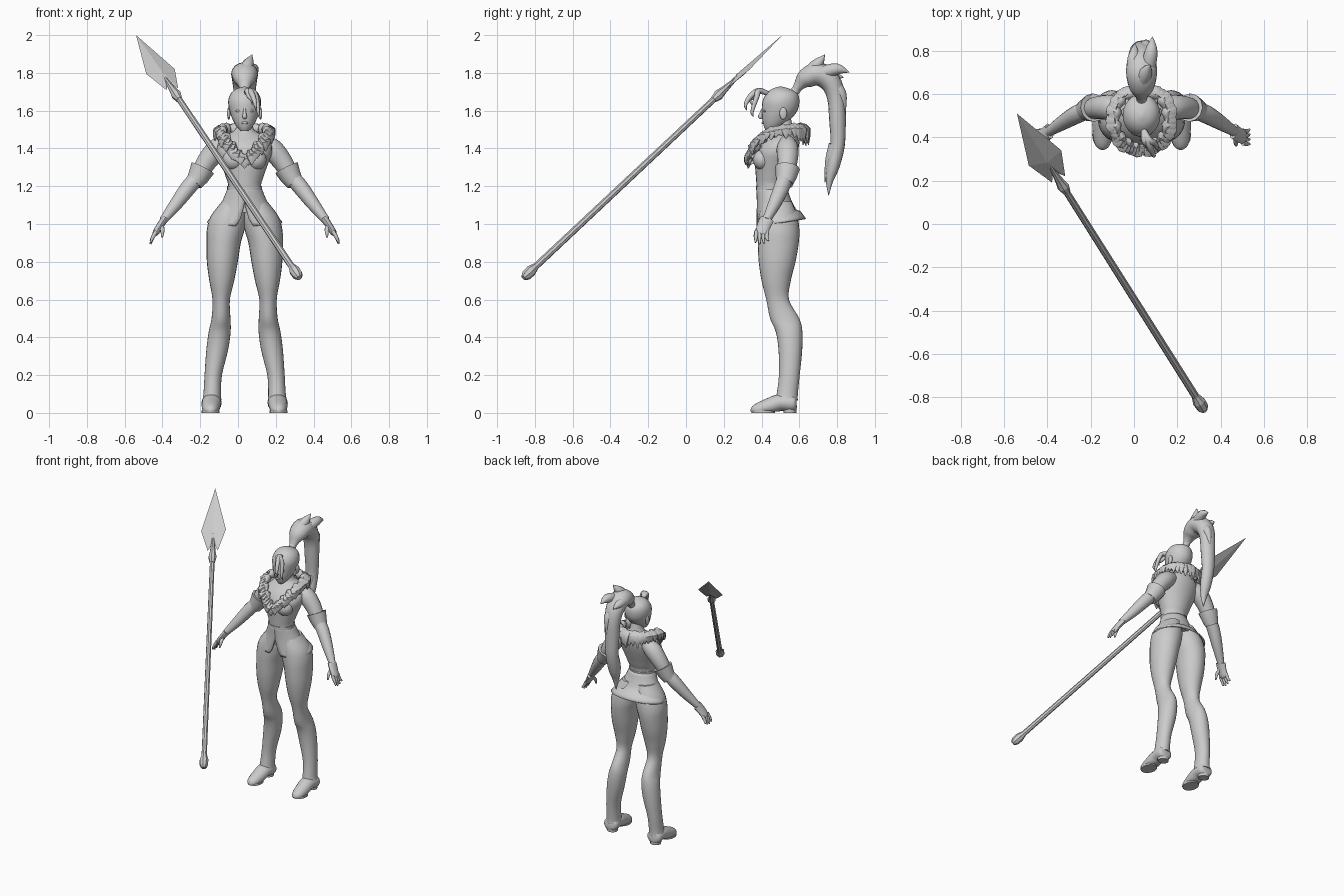
import bpy, bmesh, math, random
from mathutils import Vector, Matrix

random.seed(4)
if "Cube" in bpy.data.objects:
    bpy.data.objects.remove(bpy.data.objects["Cube"])

CX = 0.035  # the figure's own centre line
SIDES = (("left", 1), ("right", -1))

grey = bpy.data.materials.new("light grey")
grey.use_nodes = True
grey.diffuse_color = (0.6, 0.6, 0.6, 1)
grey.node_tree.nodes["Principled BSDF"].inputs["Base Color"].default_value = (0.6, 0.6, 0.6, 1)


def finish(name, bm, angle=50):
    bmesh.ops.recalc_face_normals(bm, faces=bm.faces)
    mesh = bpy.data.meshes.new(name)
    bm.to_mesh(mesh)
    bm.free()
    mesh.materials.append(grey)
    ob = bpy.data.objects.new(name, mesh)
    bpy.context.collection.objects.link(ob)
    bpy.ops.object.select_all(action="DESELECT")
    ob.select_set(True)
    bpy.context.view_layer.objects.active = ob
    if angle:
        bpy.ops.object.shade_smooth_by_angle(angle=math.radians(angle))
    return ob


def refine(rows, steps=4):
    """Catmull-Rom interpolation of rows of numbers."""
    out = []
    for i in range(len(rows) - 1):
        a, b, c, d = (rows[max(0, min(len(rows) - 1, i + k))] for k in (-1, 0, 1, 2))
        for s in range(steps):
            t = s / steps
            out.append([q + t * (r - p) / 2 + t * t * (2 * p - 5 * q + 4 * r - w) / 2
                        + t ** 3 * (3 * q - p - 3 * r + w) / 2 for p, q, r, w in zip(a, b, c, d)])
    return out + [list(rows[-1])]


def skin(name, rings, angle=50, closed=True, caps=True):
    bm = bmesh.new()
    loops = [[bm.verts.new(p) for p in ring] for ring in rings]
    n = len(loops[0])
    for a, b in zip(loops, loops[1:]):
        for i in range(n if closed else n - 1):
            j = (i + 1) % n
            bm.faces.new((a[i], a[j], b[j], b[i]))
    if caps:
        bm.faces.new(loops[0])
        bm.faces.new(loops[-1])
    return finish(name, bm, angle)


def upright(name, rows, n=24, **kw):
    """Stack of ovals: z, smallest x, largest x, front y, back y."""
    rings = []
    for z, x0, x1, y0, y1 in refine(rows):
        rings.append([((x0 + x1) / 2 + (x1 - x0) / 2 * math.cos(a),
                       (y0 + y1) / 2 + (y1 - y0) / 2 * math.sin(a), z)
                      for a in (2 * math.pi * i / n for i in range(n))])
    return skin(name, rings, **kw)


def tube(name, rows, ref=(1, 0, 0), wide=1.0, n=12, steps=4, angle=50, floor=None):
    """Tapered tube: x, y, z, radius; 'wide' stretches it along ref."""
    rows = refine(rows, steps) if steps > 1 else rows
    pts = [Vector(r[:3]) for r in rows]
    rings = []
    for i, p in enumerate(pts):
        t = (pts[min(i + 1, len(pts) - 1)] - pts[max(i - 1, 0)]).normalized()
        u = t.cross(Vector(ref)).normalized()
        v = t.cross(u)
        r = max(rows[i][3], 0.001)
        ring = [p + r * (u * math.cos(a) + v * wide * math.sin(a))
                for a in (2 * math.pi * k / n for k in range(n))]
        if floor is not None:
            for q in ring:
                q.z = max(q.z, floor)
        rings.append(ring)
    return skin(name, rings, angle)


def ball(name, centre, size):
    bm = bmesh.new()
    m = Matrix.Translation(centre) @ Matrix.Diagonal((*size, 1))
    bmesh.ops.create_uvsphere(bm, u_segments=16, v_segments=10, radius=1, matrix=m)
    return finish(name, bm)


def centred(rows):
    return [(z, CX - w, CX + w, f, b) for z, w, f, b in rows]


def side(rows, s):
    return [(CX + s * r[0], *r[1:]) for r in rows]


# Torso, neck and head
upright("torso", centred([
    (1.06, .12, .39, .57), (1.19, .088, .375, .53), (1.25, .10, .37, .545), (1.32, .125, .365, .57),
    (1.38, .145, .37, .59), (1.43, .14, .40, .60), (1.47, .10, .44, .59), (1.5, .05, .465, .57),
    (1.56, .036, .475, .555)]))
upright("head", centred([
    (1.492, .02, .425, .46), (1.515, .042, .413, .51), (1.55, .062, .405, .55), (1.6, .08, .402, .59),
    (1.65, .087, .405, .60), (1.69, .074, .425, .59), (1.715, .045, .455, .55), (1.727, .006, .49, .51)]))
tube("nose", [(CX, .405, 1.61, .006), (CX, .398, 1.585, .009), (CX, .394, 1.567, .012), (CX, .405, 1.56, .005)])
ball("lips", (CX, .41, 1.535), (.018, .01, .007))

# Flared jacket hem with a slit at the front
hem = []
for z, w, f, b, gap in refine([(1.19, .09, .372, .535, 0), (1.1, .13, .375, .57, .02), (1.01, .2, .37, .635, .24)]):
    a0, a1 = -math.pi / 2 + gap, 1.5 * math.pi - gap
    angles = [a0 + (a1 - a0) * i / 32 for i in range(33)]
    hem.append([(CX + w * math.cos(a), (f + b) / 2 + (b - f) / 2 * math.sin(a),
                 z + (.02 * math.sin(a) if z < 1.05 else 0)) for a in angles])
skirt = skin("jacket_hem", hem, closed=False, caps=False)
skirt.modifiers.new("thickness", "SOLIDIFY").thickness = 0.008
tube("waist_band", [(CX, .4525, 1.18, .082), (CX, .4525, 1.2, .082)], wide=1.13, n=24, steps=1)

for label, s in SIDES:
    ball(label + "_bust", (CX + s * .058, .405, 1.34), (.058, .05, .055))
    ball(label + "_ear", (CX + s * .084, .515, 1.585), (.009, .02, .032))
    ball(label + "_eye", (CX + s * .032, .418, 1.598), (.016, .01, .007))

    # Trouser leg
    leg = [(1.12, 0, .12, .40, .56), (1.04, -.01, .18, .385, .59), (.97, 0, .2, .38, .60), (.9, .02, .202, .38, .597),
           (.8, .036, .2, .385, .58), (.7, .055, .187, .4, .555), (.6, .078, .17, .425, .545), (.5, .075, .175, .445, .60),
           (.43, .074, .19, .475, .616), (.33, .088, .203, .49, .615), (.2, .12, .212, .492, .602),
           (.1, .125, .218, .48, .592), (.065, .122, .225, .472, .592)]
    upright(label + "_trouser_leg", [(z, CX + s * a, CX + s * b, f, k) for z, a, b, f, k in leg])

    # Shoe with a low heel
    tube(label + "_shoe", side([(.175, .585, .05, .022), (.175, .57, .05, .045), (.175, .5, .055, .045),
                                (.178, .44, .035, .043), (.18, .385, .018, .036), (.18, .355, .012, .024),
                                (.18, .342, .01, .006)], s), wide=1.15, floor=.008, n=16)
    tube(label + "_heel", side([(.175, .55, 0, .034), (.175, .55, .04, .037)], s), wide=1.1, steps=1)
    tube(label + "_sole", side([(.18, .41, 0, .062), (.18, .41, .012, .062)], s), wide=.78, n=16, steps=1)

    # Arm, cuff and hand
    tube(label + "_arm", side([(.09, .535, 1.43, .045), (.145, .538, 1.395, .058), (.2, .537, 1.33, .053),
                               (.25, .525, 1.25, .043), (.3, .505, 1.19, .042), (.36, .47, 1.11, .035),
                               (.43, .425, 1.02, .022)], s), ref=(0, 1, 0), n=16)
    tube(label + "_cuff", side([(.225, .535, 1.29, .045), (.222, .537, 1.296, .066), (.245, .53, 1.25, .056),
                                (.268, .522, 1.215, .046), (.266, .522, 1.218, .036)], s),
         ref=(0, 1, 0), n=12, steps=1, angle=30)
    tube(label + "_palm", side([(.425, .428, 1.025, .02), (.448, .412, .99, .019), (.47, .402, .955, .017),
                                (.478, .398, .942, .01)], s), ref=(0, 1, 0), wide=1.9)
    for i, finger in enumerate(("index", "middle", "ring", "little")):
        y, drop = .373 + .019 * i, (.008, 0, .004, .018)[i]
        tube(f"{label}_{finger}_finger", side([(.467, y, .962, .011), (.486, y - .003, .93, .01),
                                               (.498, y - .005 + .004 * i, .894 + drop, .005)], s), n=8)
    tube(label + "_thumb", side([(.44, .405, .995, .013), (.435, .375, .965, .011), (.437, .362, .93, .005)], s), n=8)

# Shaggy collar: a lumpy roll covered with drooping tufts
half = [(0, .358, 1.335), (.04, .36, 1.37), (.085, .385, 1.43), (.115, .44, 1.48),
        (.115, .52, 1.5), (.08, .585, 1.505), (0, .61, 1.505)]
for label, s in SIDES:
    path = refine(half, 4)
    roll = [(CX + s * x, y, z, .02 + .007 * math.sin(i * 2.1)) for i, (x, y, z) in enumerate(path)]
    tube(label + "_collar_roll", roll, ref=(0, .5, 1), wide=1.3, n=10, steps=1)
    for i, (x, y, z, r) in enumerate(roll):
        out = Vector((x - CX, (y - .49) * .9, 0)).normalized()
        reach, drop = random.uniform(.02, .035), random.uniform(.03, .05)
        drop += .05 * max(0, (y - .55) / .06)
        tube(f"{label}_collar_tuft_{i}", [(x, y, z + .015, .014), (x + out.x * reach, y + out.y * reach, z - .005, .019),
             (x + out.x * reach * 1.2, y + out.y * reach * 1.2, z - drop, .002)],
             ref=(-out.y, out.x, 0), wide=1.5, n=6, steps=2)

# Ponytail with loose tips
tube("ponytail", [(CX, .575, 1.70, .018), (CX, .6, 1.735, .03), (CX, .635, 1.77, .052), (CX, .7, 1.795, .062),
                  (CX, .765, 1.75, .056), (CX, .795, 1.67, .048), (CX, .802, 1.55, .044), (CX, .803, 1.42, .038),
                  (CX, .78, 1.31, .034), (CX, .76, 1.23, .02), (CX, .755, 1.15, .001)], wide=1.15, n=16)
tube("hair_tie", [(CX, .575, 1.70, .024), (CX, .592, 1.722, .024)], n=12, steps=1)
for i, (a, b, c) in enumerate([((0, .65, 1.8), (.02, .7, 1.85), (.04, .735, 1.897)),
                               ((.03, .72, 1.8), (.045, .8, 1.82), (.05, .865, 1.803)),
                               ((-.035, .7, 1.79), (-.035, .77, 1.79), (-.03, .835, 1.775)),
                               ((.01, .765, 1.74), (.02, .82, 1.69), (.015, .842, 1.57)),
                               ((0, .79, 1.42), (-.01, .765, 1.32), (-.01, .735, 1.22))]):
    tube(f"ponytail_tip_{i}", side([(*a, .035), (*b, .03), (*c, .001)], 1), n=10)

# Forelocks curling over the face
for i, (x, reach, low) in enumerate([(.045, .315, 1.6), (.06, .35, 1.565), (.025, .34, 1.63)]):
    tube(f"forelock_{i}", side([(.01, .435, 1.69, .012), (x * .6, .385, 1.705, .016), (x, reach + .025, 1.675, .014),
                                (x + .012, reach, low + .03, .009), (x + .015, reach + .008, low, .001)], 1), n=8)

# Spear, laid out along its own axis from the tip
tip, butt = Vector((-.54, .51, 2.0)), Vector((.325, -.86, .715))
axis = (butt - tip).normalized()
across = Vector((.9, .42, .16))
across = (across - axis * across.dot(axis)).normalized()
normal = axis.cross(across)
length = (butt - tip).length

bm = bmesh.new()
outline = [(0, 0), (.31, .084), (.46, .034), (.42, .012), (.42, -.012), (.46, -.034), (.31, -.084)]
rim = [bm.verts.new(tip + axis * s + across * w) for s, w in outline]
for sign in (1, -1):
    ridge = bm.verts.new(tip + axis * .33 + normal * sign * .014)
    for a, b in zip(rim, rim[1:] + rim[:1]):
        bm.faces.new((a, b, ridge))
finish("spear_blade", bm, 0)


def spear_part(name, rows, n=8):
    tube(name, [(*(tip + axis * s), r) for s, r in rows], ref=across, n=n, steps=1, angle=0)


spear_part("spear_socket", [(.33, .006), (.41, .013), (.47, .02), (.51, .028), (.55, .018)])
spear_part("spear_shaft", [(.5, .016), (length - .06, .018)])
spear_part("spear_butt", [(length - .1, .018), (length - .06, .03), (length - .02, .028), (length, .016)])
